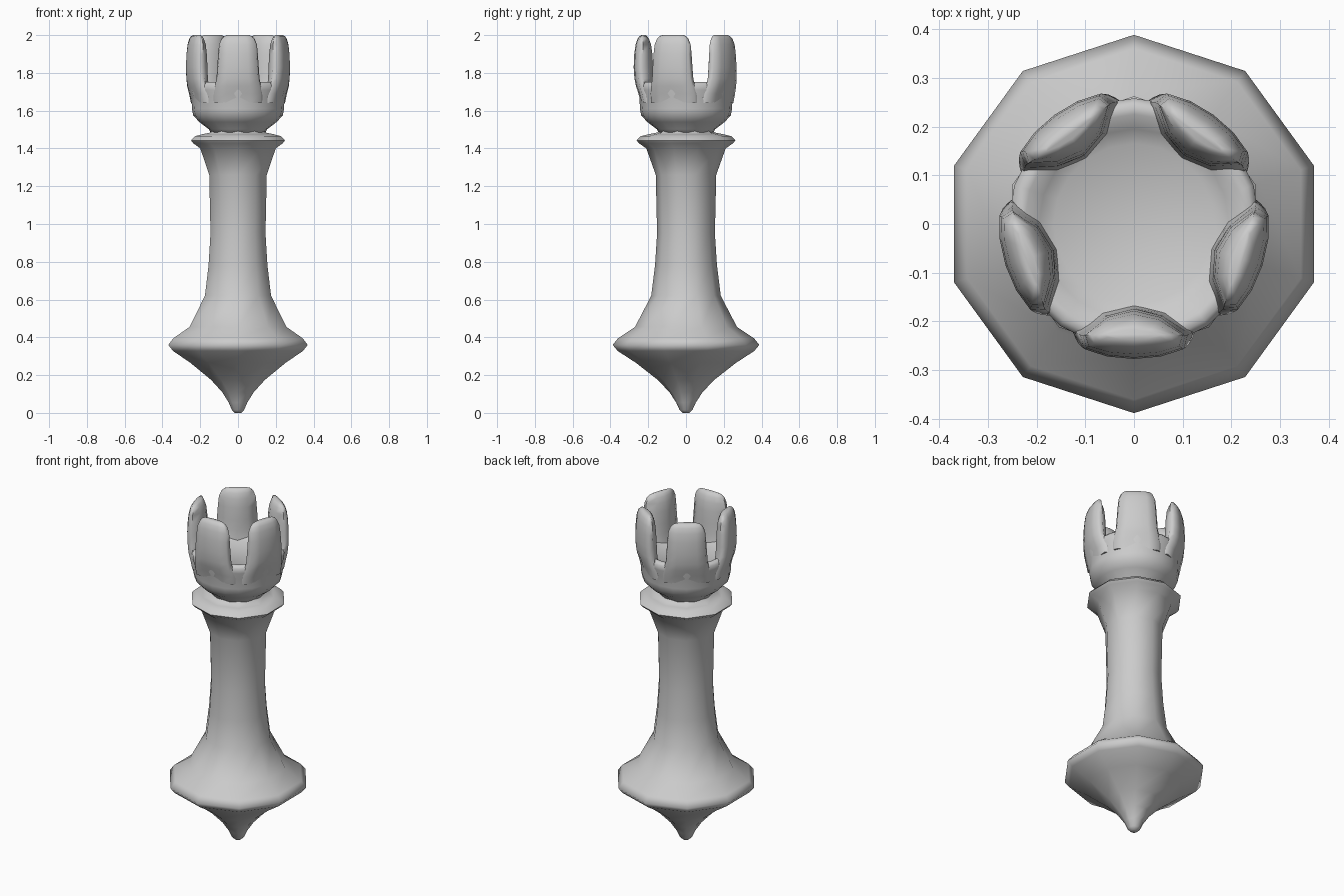
import bpy, bmesh, math

if "Cube" in bpy.data.objects:
    bpy.data.objects.remove(bpy.data.objects["Cube"])


def finish(bm, name, angle):
    bmesh.ops.recalc_face_normals(bm, faces=bm.faces)
    me = bpy.data.meshes.new(name)
    bm.to_mesh(me)
    bm.free()
    ob = bpy.data.objects.new(name, me)
    bpy.context.collection.objects.link(ob)
    bpy.ops.object.select_all(action='DESELECT')
    ob.select_set(True)
    bpy.context.view_layer.objects.active = ob
    bpy.ops.object.shade_smooth_by_angle(angle=math.radians(angle))
    return ob


def loft(bm, rings):
    """Skin closed rings of points and cap both ends."""
    vs = [[bm.verts.new(p) for p in r] for r in rings]
    n = len(vs[0])
    for a, b in zip(vs, vs[1:]):
        for i in range(n):
            j = (i + 1) % n
            bm.faces.new((a[i], a[j], b[j], b[i]))
    bm.faces.new(vs[0])
    bm.faces.new(vs[-1])


def lathe(name, profile, sides, angle):
    """Revolve (radius, z) points, with a corner on the +y axis."""
    bm = bmesh.new()
    steps = [math.pi / 2 + 2 * math.pi * i / sides for i in range(sides)]
    loft(bm, [[(r * math.cos(a), r * math.sin(a), z) for a in steps]
              for r, z in profile])
    return finish(bm, name, angle)


# Pointed base, shaft and collar: ten sided
lathe("shaft", [
    (.018, 0), (.034, .015), (.052, .055), (.088, .11), (.15, .175),
    (.265, .265), (.362, .328), (.388, .36), (.36, .395), (.27, .455),
    (.184, .62), (.164, .78), (.153, .95), (.16, 1.26), (.21, 1.40),
    (.25, 1.428), (.262, 1.443), (.24, 1.465), (.20, 1.475),
    (.15, 1.485), (.145, 1.52)], 10, 80)

# Cup shaped head with a rounded rim and a flat floor
lathe("head_cup", [
    (.142, 1.48), (.155, 1.502), (.205, 1.54), (.237, 1.575), (.244, 1.61),
    (.246, 1.67), (.258, 1.71), (.258, 1.738), (.245, 1.752), (.225, 1.75),
    (.195, 1.728), (.165, 1.71)], 20, 80)

# Five rounded battlements: (z, outer radius, inner radius, half width)
LEVELS = [
    (1.64, .238, .16, .13), (1.69, .25, .165, .13), (1.73, .265, .17, .122),
    (1.77, .273, .173, .114), (1.83, .277, .174, .110),
    (1.90, .274, .178, .105), (1.95, .267, .185, .100),
    (1.98, .257, .196, .088), (1.994, .247, .206, .074),
    (2.0, .236, .216, .058)]
for k in range(5):
    turn = -math.pi / 2 + k * math.tau / 5
    c, s = math.cos(turn), math.sin(turn)
    rings = []
    for z, ro, ri, w in LEVELS:
        t = ro - ri
        section = [(ro, 0), (ro - .05 * t, .5 * w), (ro - .2 * t, .93 * w),
                   (ro - .48 * t, w), (ri + .14 * t, .52 * w), (ri, 0)]
        section += [(r, -u) for r, u in section[-2:0:-1]]
        rings.append([(r * c - u * s, r * s + u * c, z) for r, u in section])
    bm = bmesh.new()
    loft(bm, rings)
    finish(bm, f"battlement_{k + 1}", 70)
